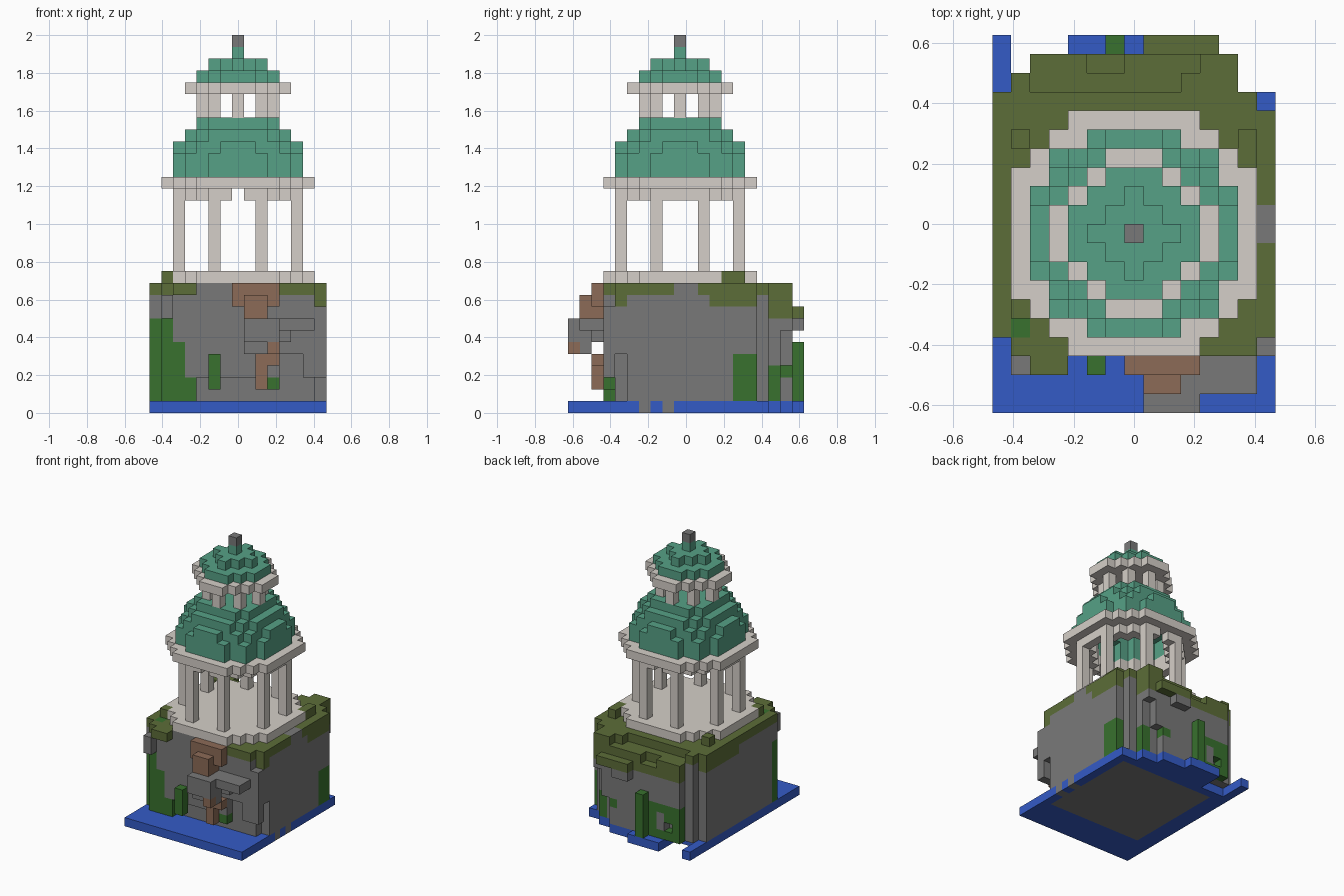
import bpy
import bmesh
from mathutils import Vector

if "Cube" in bpy.data.objects:
    bpy.data.objects.remove(bpy.data.objects["Cube"], do_unlink=True)

UNIT = 1 / 16
ORIGIN = Vector((0, -UNIT / 2, 0))
blocks = {}


def material(name, red, green, blue):
    """Flat material from display colour values."""
    linear = [((c / 255 + 0.055) / 1.055) ** 2.4 for c in (red, green, blue)] + [1]
    mat = bpy.data.materials.new(name)
    mat.use_nodes = True
    mat.diffuse_color = linear
    mat.node_tree.nodes["Principled BSDF"].inputs["Base Color"].default_value = linear
    return mat


ROCK = material("grey rock", 121, 121, 121)
MOSS = material("olive moss", 92, 109, 56)
VINE = material("green vine", 56, 113, 46)
WATER = material("blue water", 52, 91, 198)
STONE = material("pale stone", 213, 207, 200)
COPPER = material("green copper", 86, 161, 134)
CLAY = material("brown clay", 140, 107, 87)


def span(value):
    low, high = value if isinstance(value, tuple) else (value, value)
    return range(low, high + 1)


def fill(part, mat, x, y, z):
    """Fill a box of unit blocks, ends included."""
    for a in span(x):
        for b in span(y):
            for c in span(z):
                blocks[a, b, c] = (part, mat)


def carve(x, y, z):
    for a in span(x):
        for b in span(y):
            for c in span(z):
                blocks.pop((a, b, c), None)


def disc(part, mat, z, outer, inner=-1):
    """Round slab or ring; the limits are squared radii."""
    for a in range(-7, 8):
        for b in range(-7, 8):
            if inner < a * a + b * b <= outer:
                fill(part, mat, a, b, z)


def ring_columns(part, spots, z):
    for a, b in spots:
        for sx in (-1, 1):
            for sy in (-1, 1):
                fill(part, STONE, a * sx, b * sy, z)


# water sheet with ragged back edge
fill("water", WATER, (-7, 7), (-9, 7), 0)
fill("water", WATER, -7, (8, 10), 0)
fill("water", WATER, (-3, 5), 8, 0)
fill("water", WATER, (-3, 3), 9, 0)
fill("water", WATER, (-3, 0), 10, 0)

# rock block, its corners stepped at the back, moss on top
fill("rock_base", ROCK, (-5, 6), (-5, 6), 0)
for b in (-3, -1):
    fill("rock_base", ROCK, 7, b, 0)
for low, high, rows in ((-6, 7, -6), (-7, 7, (-5, 6)), (-7, 6, 7), (-6, 5, 8), (-5, 5, 9)):
    bottom = 3 if rows == -6 else 1
    fill("rock_base", ROCK, (low, high), rows, (bottom, 9))
    if rows != 9:
        fill("moss_cap", MOSS, (low, high), rows, 10)

# chipped front corner and undercut back corner
carve(7, -5, (1, 4))
carve(7, -6, (9, 10))
carve((4, 5), -6, (3, 4))
carve(5, 9, (1, 6))
carve(4, 9, (1, 3))

# moss drips down the sides, and terraces at the back
fill("moss_cap", MOSS, 7, -5, 9)
fill("moss_cap", MOSS, 7, (3, 6), 9)
fill("moss_cap", MOSS, -7, (2, 7), 9)
fill("moss_cap", MOSS, (-5, 5), (8, 9), (8, 9))
fill("moss_cap", MOSS, (3, 5), 9, 10)
carve((-5, 2), 8, 10)
carve((-2, -1), 9, 9)
carve(3, 9, 10)
fill("moss_cap", MOSS, (1, 4), 10, 8)
fill("rock_base", ROCK, (1, 2), 10, 7)
fill("moss_cap", MOSS, (-5, -4), -7, 10)
for a, b in ((6, 4), (6, 5), (-6, -4), (-6, 5)):
    fill("moss_cap", MOSS, a, b, 11)

# bare rock breaking through the moss
fill("rock_base", ROCK, 7, (0, 1), 10)
fill("rock_base", ROCK, (-3, 3), -6, 10)
fill("rock_base", ROCK, -6, -7, (8, 9))

# front ledge
fill("front_ledge", ROCK, (1, 4), -7, (6, 7))
fill("front_ledge", ROCK, (1, 3), -8, (5, 7))
fill("front_ledge", ROCK, (4, 6), (-8, -7), 7)
fill("front_ledge", ROCK, (1, 3), -9, (6, 7))

# clay outcrop
fill("clay_outcrop", CLAY, (0, 3), -7, (9, 10))
fill("clay_outcrop", CLAY, (1, 2), -8, (8, 9))
fill("clay_outcrop", CLAY, (1, 2), -7, 8)
fill("clay_outcrop", CLAY, 3, -9, 5)
fill("clay_outcrop", CLAY, 2, -7, (2, 4))
fill("clay_outcrop", CLAY, 3, -7, 4)

# vines at the front corner
fill("front_vines", VINE, -7, -5, (1, 7))
fill("front_vines", VINE, -6, -6, (1, 7))
fill("front_vines", VINE, -5, -6, (1, 5))
fill("front_vines", VINE, -4, -6, (1, 2))
fill("front_vines", VINE, -2, -7, (2, 4))
fill("front_vines", VINE, 3, -6, 2)
fill("front_vines", VINE, -6, -5, 10)

# vines on the side and back, with a framed opening
fill("back_vines", VINE, 7, (5, 6), (1, 4))
fill("back_vines", VINE, 5, 8, (1, 3))
fill("back_vines", VINE, -1, 10, (1, 5))
fill("back_vines", VINE, (-5, -2), 9, (1, 4))
fill("back_vines", VINE, 3, 9, 3)
fill("rock_base", ROCK, -3, 9, (2, 3))
carve(-4, 9, 2)

# main rotunda: floor, columns, arch ring, cornice
disc("rotunda_floor", STONE, 11, 45)
ring_columns("rotunda_columns", ((5, 2), (2, 5)), (12, 17))
disc("arch_ring", STONE, 18, 29, 17)
carve(0, (-5, 5), 18)
disc("cornice", STONE, 19, 45, 17)

# hollow stepped dome
for z, outer, inner in ((20, 32, 17), (21, 32, 17), (22, 26, 13), (23, 20, 8), (24, 13, -1)):
    disc("main_dome", COPPER, z, outer, inner)

# lantern and its small dome
ring_columns("lantern_columns", ((3, 0), (0, 3), (2, 2)), (25, 26))
disc("lantern_cornice", STONE, 27, 17)
for z, outer in ((28, 10), (29, 4), (30, 0)):
    disc("lantern_dome", COPPER, z, outer)
fill("finial", ROCK, 0, 0, 31)


def build(part):
    """Mesh the exposed block sides of one part and merge flat areas."""
    bm = bmesh.new()
    mats, corners = [], {}

    def corner(point):
        key = tuple(round(v * 2) for v in point)
        if key not in corners:
            corners[key] = bm.verts.new(point * UNIT + ORIGIN)
        return corners[key]

    for cell, (owner, mat) in blocks.items():
        if owner != part:
            continue
        if mat not in mats:
            mats.append(mat)
        middle = Vector(cell) + Vector((0, 0, 0.5))
        for axis in range(3):
            for sign in (-1, 1):
                normal = Vector((0, 0, 0))
                normal[axis] = sign
                if tuple(int(v) for v in Vector(cell) + normal) in blocks:
                    continue
                side = Vector((0, 0, 0))
                side[(axis + 1) % 3] = 0.5
                up = normal.cross(side)
                centre = middle + normal / 2
                ring = (centre - side - up, centre + side - up,
                        centre + side + up, centre - side + up)
                face = bm.faces.new([corner(p) for p in ring])
                face.material_index = mats.index(mat)
    bmesh.ops.dissolve_limit(bm, angle_limit=0.01, verts=bm.verts[:],
                             edges=bm.edges[:], delimit={'MATERIAL'})
    mesh = bpy.data.meshes.new(part)
    bm.to_mesh(mesh)
    bm.free()
    for mat in mats:
        mesh.materials.append(mat)
    bpy.context.collection.objects.link(bpy.data.objects.new(part, mesh))


for part in sorted({owner for owner, mat in blocks.values()}):
    build(part)
